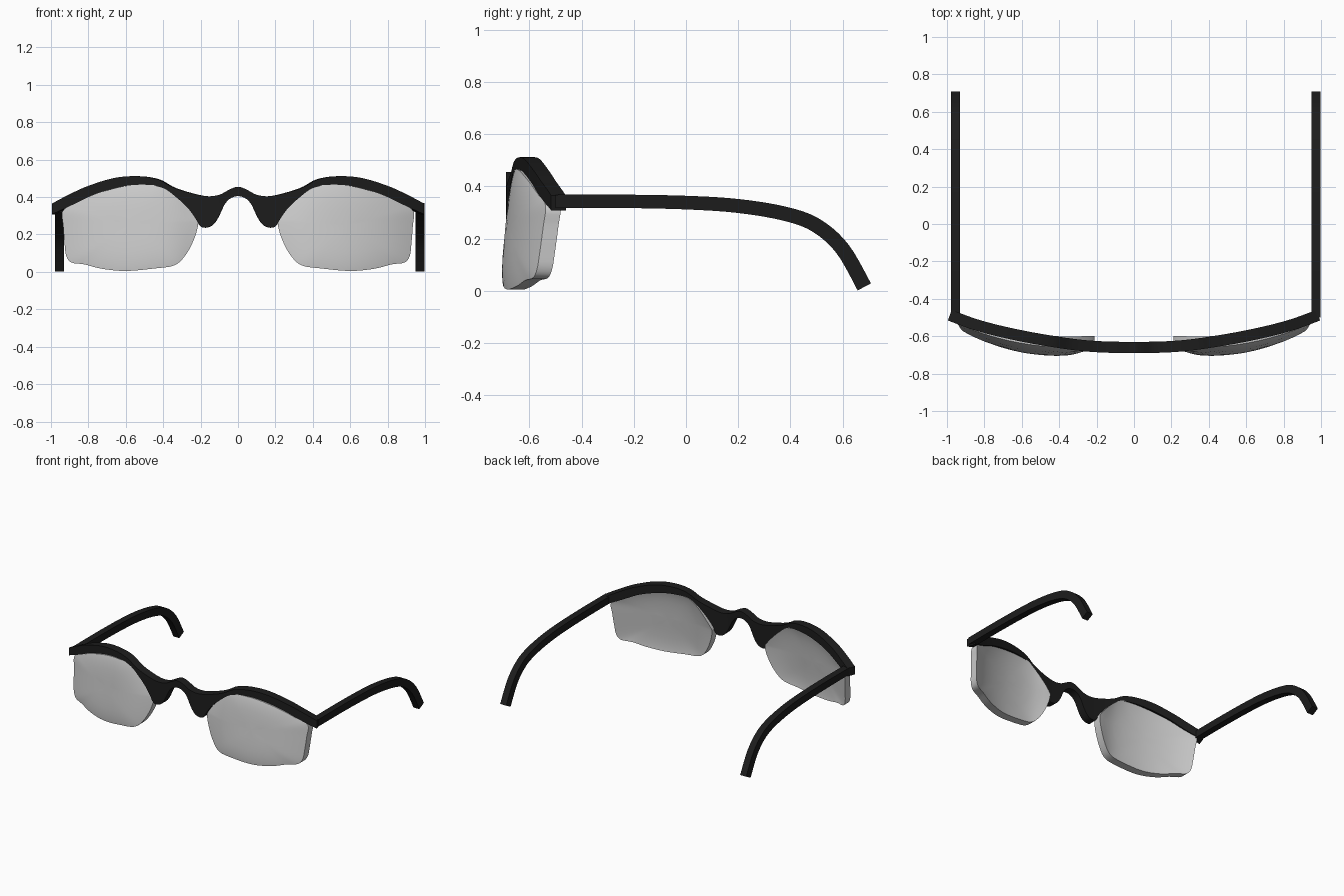
import bpy, bmesh, math
from mathutils import Vector

if "Cube" in bpy.data.objects:
    bpy.data.objects.remove(bpy.data.objects["Cube"])

TOP = [(0, .455), (.04, .443), (.1, .412), (.17, .405), (.28, .43), (.35, .455), (.42, .493), (.52, .511),
       (.65, .503), (.8, .457), (.9, .41), (.985, .365)]
BOTTOM = [(0, .405), (.045, .39), (.075, .355), (.1, .30), (.13, .255), (.165, .237), (.2, .243), (.225, .285),
          (.26, .335), (.31, .385), (.39, .445), (.47, .461), (.6, .453), (.75, .415), (.87, .36), (.985, .308)]
DEPTH = [(0, -.66), (.25, -.652), (.5, -.617), (.7, -.577), (.85, -.537), (.985, -.488)]
LENS_DEPTH = [(.2, -.66), (.35, -.678), (.5, -.673), (.65, -.648), (.8, -.603), (.95, -.54)]


def interp(table, x):
    """Smooth interpolation through (x, value) pairs."""
    n = len(table)
    x = min(max(x, table[0][0]), table[-1][0])
    i = next(k for k in range(n - 1) if x <= table[k + 1][0])

    def slope(k):
        a, b = table[max(k - 1, 0)], table[min(k + 1, n - 1)]
        return 0 if k == 0 else (b[1] - a[1]) / (b[0] - a[0])
    (x0, v0), (x1, v1) = table[i], table[i + 1]
    h = x1 - x0
    t = (x - x0) / h
    return ((2*t**3 - 3*t*t + 1) * v0 + (t**3 - 2*t*t + t) * h * slope(i)
            + (3*t*t - 2*t**3) * v1 + (t**3 - t*t) * h * slope(i + 1))


def spline(points, steps, closed=False):
    """Catmull-Rom path through 2D points."""
    n = len(points)
    get = (lambda k: Vector(points[k % n])) if closed else (lambda k: Vector(points[min(max(k, 0), n - 1)]))
    out = []
    for i in range(n if closed else n - 1):
        a, b, c, d = (get(i + k) for k in (-1, 0, 1, 2))
        for s in range(steps):
            t = s / steps
            out.append(.5 * (2*b + (c - a)*t + (2*a - 5*b + 4*c - d)*t*t + (3*b - a - 3*c + d)*t**3))
    if not closed:
        out.append(get(n - 1))
    return out


def loft(name, rings, material=None, tips=False, angle=35):
    """Skin closed rings; cap ends with faces, or with a fan at the first and last points."""
    bm = bmesh.new()
    loops = [[bm.verts.new(p) for p in r] for r in rings]
    for a, b in zip(loops, loops[1:]):
        m = max(len(a), len(b))
        for i in range(m):
            j = (i + 1) % m
            if len(a) == 1:
                bm.faces.new((a[0], b[i], b[j]))
            elif len(b) == 1:
                bm.faces.new((a[i], b[0], a[j]))
            else:
                bm.faces.new((a[i], b[i], b[j], a[j]))
    if not tips:
        bm.faces.new(loops[0])
        bm.faces.new(loops[-1])
    bmesh.ops.recalc_face_normals(bm, faces=bm.faces)
    me = bpy.data.meshes.new(name)
    bm.to_mesh(me)
    bm.free()
    ob = bpy.data.objects.new(name, me)
    bpy.context.collection.objects.link(ob)
    if material:
        me.materials.append(material)
    bpy.ops.object.select_all(action='DESELECT')
    ob.select_set(True)
    bpy.context.view_layer.objects.active = ob
    bpy.ops.object.shade_smooth_by_angle(angle=math.radians(angle))
    return ob


black = bpy.data.materials.new("black_plastic")
black.diffuse_color = (.012, .012, .012, 1)
black.use_nodes = True
black.node_tree.nodes["Principled BSDF"].inputs["Base Color"].default_value = black.diffuse_color

# Brow bar with nose bridge, curved back toward the temples
rings = []
N = 80
for k in range(-N, N + 1):
    x = .985 * k / N
    ax = abs(x)
    y = interp(DEPTH, ax)
    slope = (interp(DEPTH, ax + .01) - interp(DEPTH, ax - .01)) / .02 if .01 < ax < .97 else (0 if ax < .5 else .36)
    nrm = Vector((math.copysign(slope, x), -1)).normalized() * .03
    zt, zb = interp(TOP, ax), interp(BOTTOM, ax)
    rings.append([(x + nrm.x, y + nrm.y, zb), (x + nrm.x, y + nrm.y, zt),
                  (x - nrm.x, y - nrm.y, zt), (x - nrm.x, y - nrm.y, zb)])
loft("brow_frame", rings, black)

# Lenses: domed front, hollow back, solid rim
outline = spline([(.213, .255), (.235, .175), (.28, .09), (.34, .035), (.45, .018), (.6, .005), (.73, .017),
                  (.82, .04), (.89, .05), (.918, .085), (.927, .15), (.935, .25), (.938, .325), (.87, .365),
                  (.75, .42), (.6, .46), (.47, .465), (.39, .45), (.31, .39), (.225, .295)], 4, True)
centre = Vector((.58, .25))


def lens_point(p, s, back, side):
    q = centre + (p - centre) * s
    y = interp(LENS_DEPTH, q.x) + .1 * (q.y - .25) - .014 * (1 - s**4)
    return (side * q.x, y + (.058 if back else 0), q.y)


levels = [.2, .4, .6, .75, .88, .96, 1]
for side, word in ((-1, "left"), (1, "right")):
    rings = [[lens_point(centre, 0, False, side)]]
    rings += [[lens_point(p, s, False, side) for p in outline] for s in levels]
    rings += [[lens_point(p, s, True, side) for p in outline] for s in reversed(levels)]
    rings += [[lens_point(centre, 0, True, side)]]
    loft(word + "_lens", rings, tips=True)

# Temple arms hooking down behind the ears
path = spline([(-.5, .343), (-.25, .343), (0, .338), (.2, .325), (.38, .295), (.5, .25), (.6, .16), (.683, .015)], 5)
for word, cx in (("left", -.955), ("right", .972)):
    rings = []
    for i, p in enumerate(path):
        t = (path[min(i + 1, len(path) - 1)] - path[max(i - 1, 0)]).normalized()
        n = Vector((-t.y, t.x)) * (.025 + .004 * i / len(path))
        a, b = p + n, p - n
        rings.append([(cx - .024, a.x, a.y), (cx + .024, a.x, a.y), (cx + .024, b.x, b.y), (cx - .024, b.x, b.y)])
    loft(word + "_temple_arm", rings, black)
